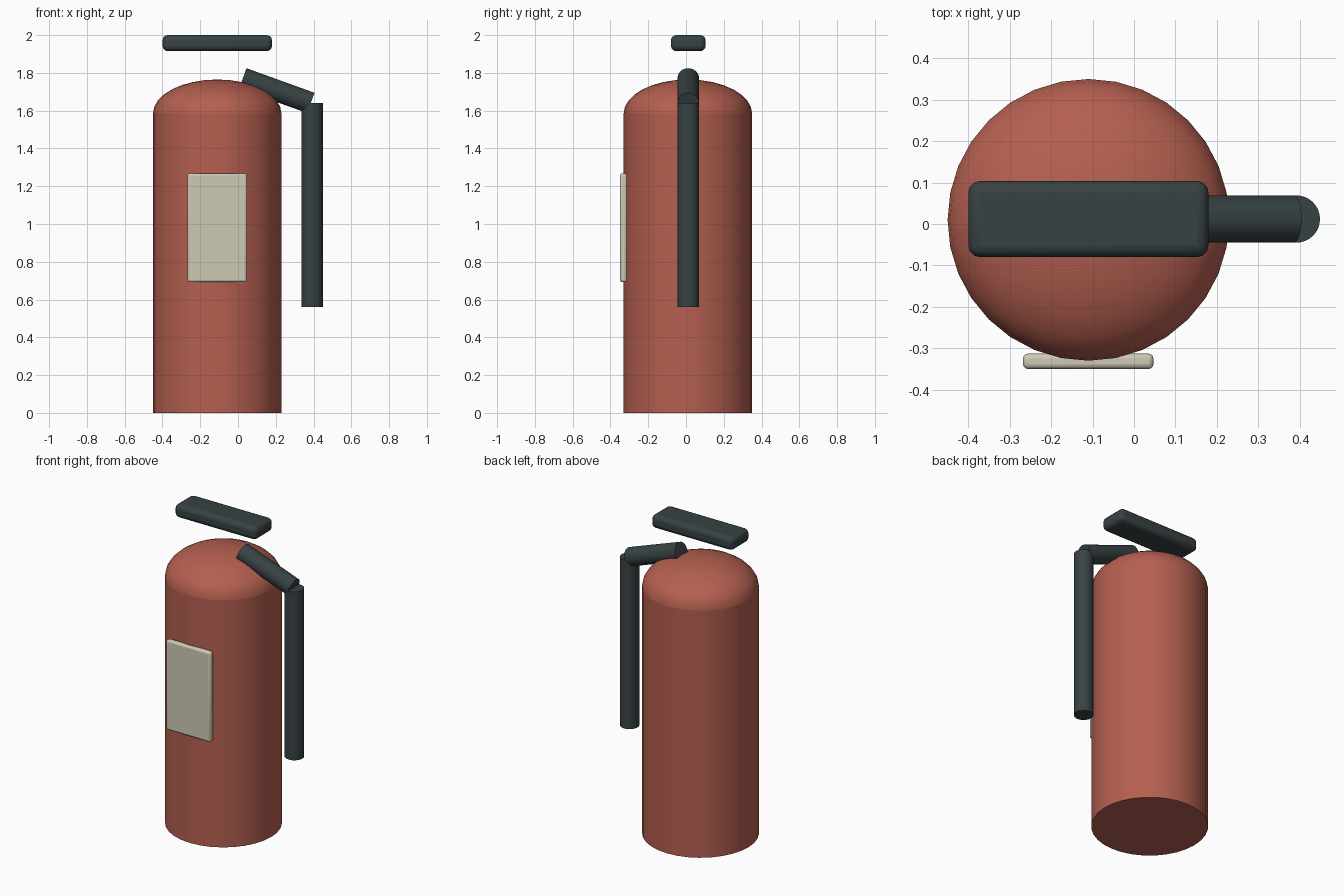
import bpy, bmesh, math
from mathutils import Vector

if "Cube" in bpy.data.objects:
    bpy.data.objects.remove(bpy.data.objects["Cube"])

CX, CY = -0.11, 0.01      # tank axis
R = 0.34                  # tank radius
SHOULDER = 1.585          # height where the dome starts


def material(name, rgb):
    m = bpy.data.materials.new(name)
    m.diffuse_color = (*rgb, 1.0)
    m.use_nodes = True
    m.node_tree.nodes["Principled BSDF"].inputs["Base Color"].default_value = m.diffuse_color
    return m


red = material("tank red", (0.46, 0.116, 0.08))
dark = material("dark slate", (0.038, 0.055, 0.056))
cream = material("label cream", (0.62, 0.585, 0.47))


def finish(name, mat, angle=35):
    ob = bpy.context.object
    ob.name = name
    ob.data.materials.append(mat)
    bpy.ops.object.shade_smooth_by_angle(angle=math.radians(angle))
    return ob


def rod(name, a, b, radius, mat, sides=32):
    a, b = Vector(a), Vector(b)
    d = b - a
    bpy.ops.mesh.primitive_cylinder_add(
        vertices=sides, radius=radius, depth=d.length, location=(a + b) / 2,
        rotation=d.to_track_quat('Z', 'Y').to_euler())
    return finish(name, mat)


def rounded_box(name, lo, hi, bevel, mat):
    lo, hi = Vector(lo), Vector(hi)
    bpy.ops.mesh.primitive_cube_add(size=1, location=(lo + hi) / 2)
    ob = bpy.context.object
    ob.scale = hi - lo
    bpy.ops.object.transform_apply(location=False, rotation=False, scale=True)
    finish(name, mat)
    mod = ob.modifiers.new("rounded edges", 'BEVEL')
    mod.width = bevel
    mod.segments = 3
    return ob


# Tank body
rod("tank", (CX, CY, 0), (CX, CY, SHOULDER), R, red)

# Domed shoulder: upper half of a flattened sphere
bpy.ops.mesh.primitive_uv_sphere_add(segments=32, ring_count=16, radius=R,
                                     location=(CX, CY, SHOULDER))
dome = finish("dome", red)
bm = bmesh.new()
bm.from_mesh(dome.data)
bmesh.ops.delete(bm, geom=[v for v in bm.verts if v.co.z < -0.001], context='VERTS')
for v in bm.verts:
    v.co.z *= 0.18 / R
bm.to_mesh(dome.data)
bm.free()

# Lever handle above the tank
rounded_box("handle", (-0.40, -0.08, 1.915), (0.18, 0.104, 2.0), 0.028, dark)

# Hose: sloping outlet and hanging length
rod("hose_outlet", (0.0255, CY + 0.002, 1.771), (0.3855, CY + 0.002, 1.641), 0.057, dark)
rod("hose", (0.392, CY + 0.002, 0.56), (0.392, CY + 0.002, 1.64), 0.057, dark)

# Instruction label on the front
rounded_box("label", (-0.268, -0.35, 0.692), (0.047, -0.313, 1.268), 0.012, cream)
